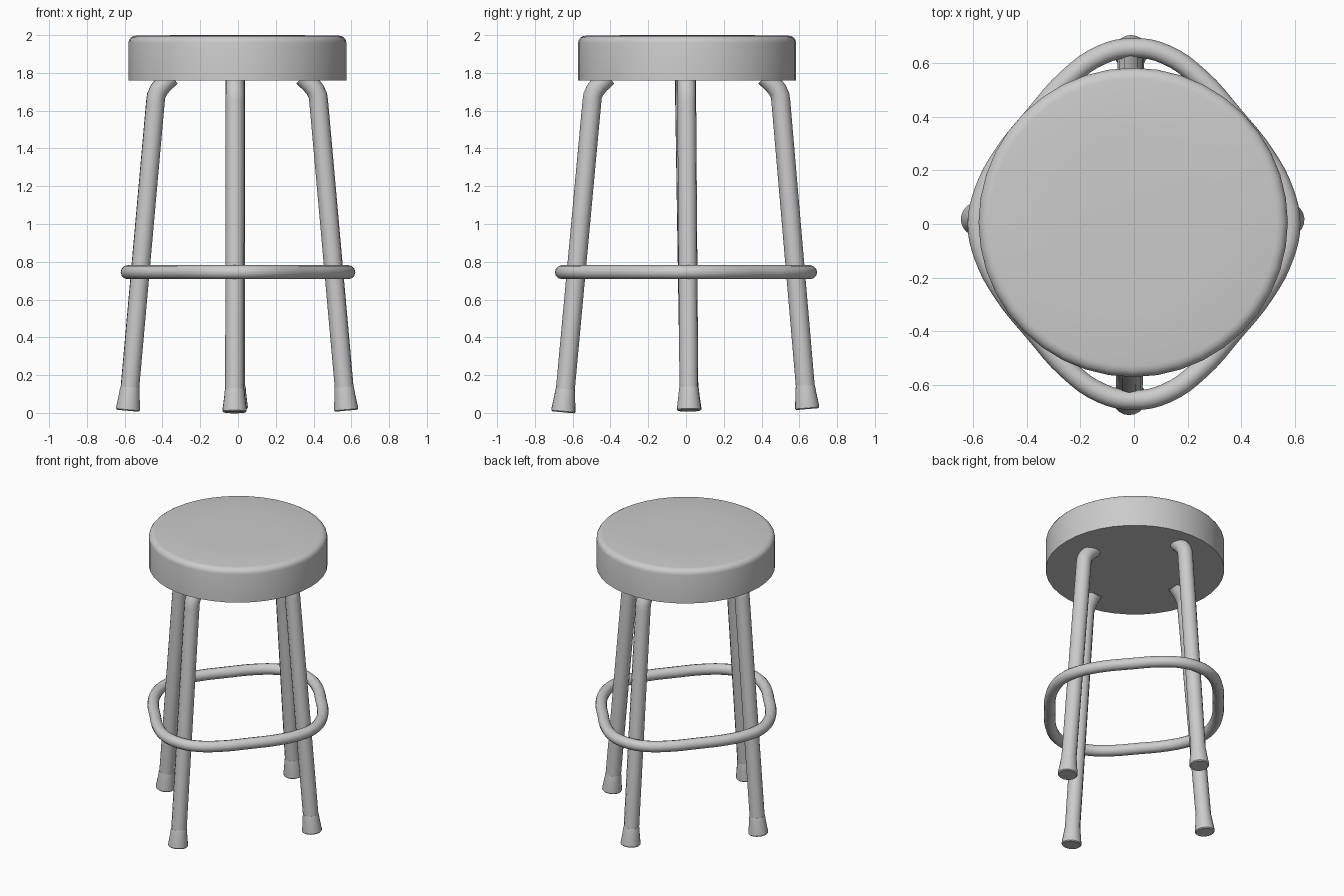
import bpy, bmesh, math
from mathutils import Vector

if "Cube" in bpy.data.objects:
    bpy.data.objects.remove(bpy.data.objects["Cube"])


def finish(obj, angle=40):
    bpy.ops.object.select_all(action='DESELECT')
    obj.select_set(True)
    bpy.context.view_layer.objects.active = obj
    if obj.type == 'CURVE':
        bpy.ops.object.convert(target='MESH')
    bpy.ops.object.shade_smooth_by_angle(angle=math.radians(angle))
    return bpy.context.object


def lathe(name, profile, segments, loc, axis=Vector((0, 0, 1))):
    """Revolve (radius, height) points around an axis, capping both ends."""
    bm = bmesh.new()
    rings = []
    for r, z in profile:
        rings.append([bm.verts.new((r * math.cos(2 * math.pi * i / segments),
                                    r * math.sin(2 * math.pi * i / segments), z))
                      for i in range(segments)])
    for a, b in zip(rings, rings[1:]):
        for i in range(segments):
            j = (i + 1) % segments
            bm.faces.new((a[i], a[j], b[j], b[i]))
    bm.faces.new(rings[0][::-1])
    bm.faces.new(rings[-1])
    mesh = bpy.data.meshes.new(name)
    bm.to_mesh(mesh)
    bm.free()
    obj = bpy.data.objects.new(name, mesh)
    bpy.context.collection.objects.link(obj)
    obj.location = loc
    obj.rotation_euler = axis.to_track_quat('Z', 'Y').to_euler()
    return finish(obj)


def tube(name, points, radius, cyclic=False):
    curve = bpy.data.curves.new(name, 'CURVE')
    curve.dimensions = '3D'
    curve.bevel_depth = radius
    curve.bevel_resolution = 4
    curve.use_fill_caps = True
    if cyclic:
        sp = curve.splines.new('BEZIER')
        sp.bezier_points.add(len(points) - 1)
        for bp, p in zip(sp.bezier_points, points):
            bp.co = p
            bp.handle_left_type = bp.handle_right_type = 'AUTO'
        sp.resolution_u = 4
        sp.use_cyclic_u = True
    else:
        sp = curve.splines.new('POLY')
        sp.points.add(len(points) - 1)
        for cp, p in zip(sp.points, points):
            cp.co = (*p, 1)
    obj = bpy.data.objects.new(name, curve)
    bpy.context.collection.objects.link(obj)
    return finish(obj)


# Cushioned seat with a rounded top edge
R = 0.577
seat = [(R, 1.76), (R, 1.96)]
seat += [(R - 0.04 + 0.04 * math.cos(t), 1.96 + 0.037 * math.sin(t))
         for t in (math.pi / 8 * k for k in range(1, 5))]
seat += [(0.3, 2.0)]
lathe("seat", seat, 40, (-0.003, 0.006, 0))

# Splayed legs with an inward bend at the top, and rubber feet
legs = {  # name: outward direction, foot distance, top distance, side offsets, floor height
    "front": ((0, -1), 0.65, 0.498, -0.018, -0.016, 0.003),
    "back": ((0, 1), 0.642, 0.502, -0.012, -0.012, 0.02),
    "left": ((-1, 0), 0.583, 0.437, 0.018, -0.008, 0.012),
    "right": ((1, 0), 0.573, 0.427, 0.016, 0.004, 0.012),
}
for name, (d, low, high, s0, s1, z0) in legs.items():
    out = Vector((d[0], d[1], 0))
    side = Vector((abs(d[1]), abs(d[0]), 0))
    foot = out * low + side * s0 + Vector((0, 0, z0))
    top = out * high + side * s1 + Vector((0, 0, 1.65))
    bend = [(0.004, 0.03), (0.018, 0.06), (0.042, 0.09), (0.085, 0.13)]
    path = [foot.lerp(top, 0.03), top]
    path += [top - out * a + Vector((0, 0, b)) for a, b in bend]
    tube(name + "_leg", path, 0.05)
    lathe(name + "_foot",
          [(0.058, 0), (0.064, 0.006), (0.064, 0.015), (0.055, 0.085),
           (0.053, 0.11), (0.05, 0.125)],
          20, foot, top - foot)

# Rounded-diamond foot ring, one quadrant mirrored round
quad = [(0, 0.657), (0.12, 0.632), (0.245, 0.545), (0.37, 0.405), (0.49, 0.255),
        (0.56, 0.12), (0.584, 0)]
half = quad + [(x, -y) for x, y in quad[-2::-1]]
loop = half + [(-x, y) for x, y in half[-2:0:-1]]
tube("foot_ring", [(x, y, 0.745) for x, y in loop], 0.037, cyclic=True)
